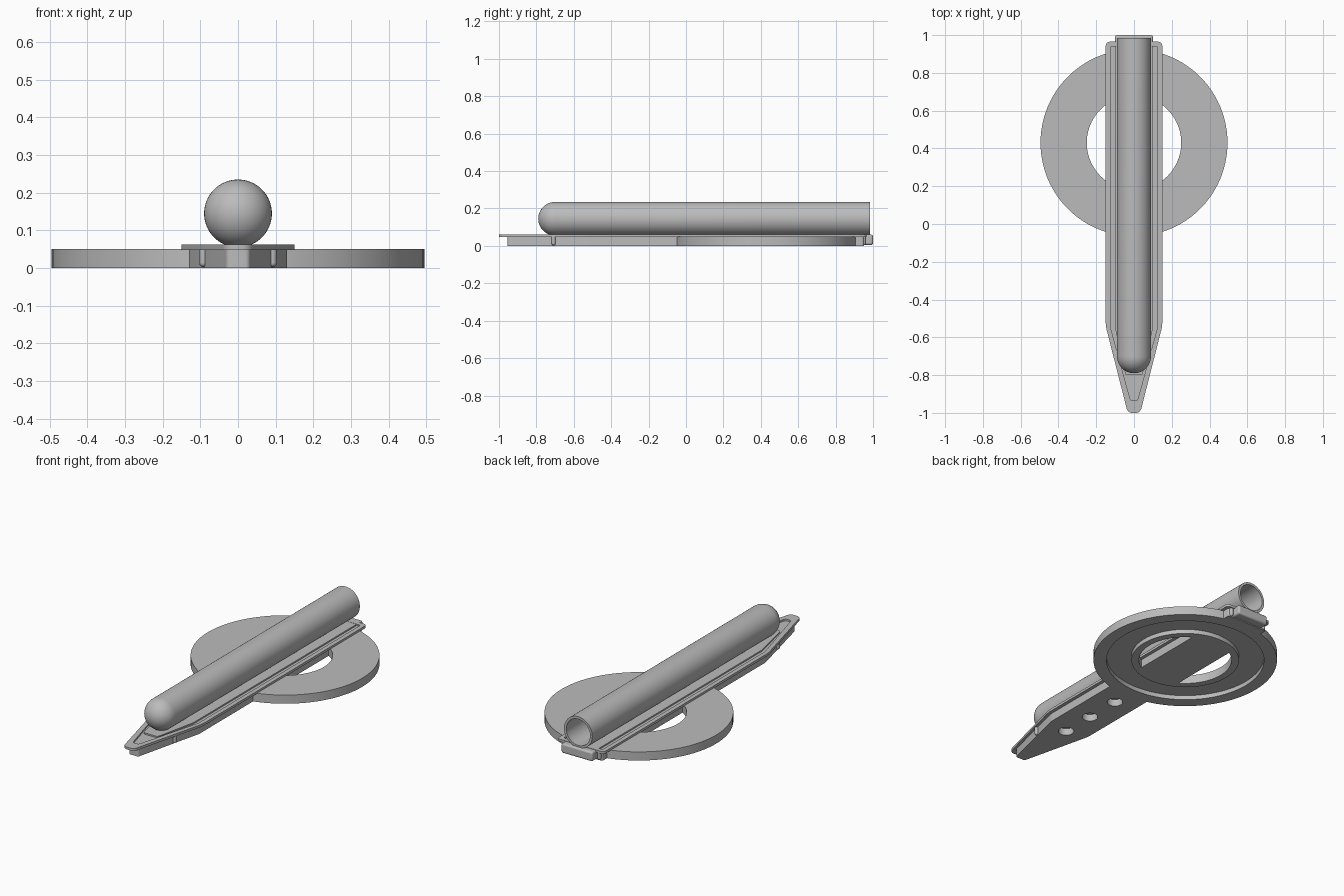
import bpy, bmesh, math
from mathutils import Matrix

if "Cube" in bpy.data.objects:
    bpy.data.objects.remove(bpy.data.objects["Cube"], do_unlink=True)

grey = bpy.data.materials.new("plain_grey")
grey.use_nodes = True
grey.diffuse_color = (0.5, 0.5, 0.5, 1)
grey.node_tree.nodes["Principled BSDF"].inputs["Base Color"].default_value = (0.5, 0.5, 0.5, 1)

RING_Y = 0.43


def finish(name, bm):
    bmesh.ops.remove_doubles(bm, verts=bm.verts, dist=1e-5)
    bmesh.ops.recalc_face_normals(bm, faces=bm.faces)
    mesh = bpy.data.meshes.new(name)
    bm.to_mesh(mesh)
    bm.free()
    mesh.materials.append(grey)
    obj = bpy.data.objects.new(name, mesh)
    bpy.context.collection.objects.link(obj)
    return obj


def select(obj):
    bpy.ops.object.select_all(action='DESELECT')
    obj.select_set(True)
    bpy.context.view_layer.objects.active = obj


def smooth(obj):
    select(obj)
    bpy.ops.object.shade_smooth_by_angle(angle=math.radians(35))


def prism(name, half, z0, z1, rounding=0.0):
    """Mirror a half outline across x, extrude it and round its upright edges."""
    outline = half + [(-x, y) for x, y in reversed(half)]
    bm = bmesh.new()
    face = bm.faces.new([bm.verts.new((x, y, z0)) for x, y in outline])
    up = bmesh.ops.extrude_face_region(bm, geom=[face])["geom"]
    for v in up:
        if isinstance(v, bmesh.types.BMVert):
            v.co.z = z1
    if rounding:
        upright = [e for e in bm.edges if abs(e.verts[0].co.z - e.verts[1].co.z) > 1e-4]
        bmesh.ops.bevel(bm, geom=upright, offset=rounding, segments=5,
                        profile=0.5, affect='EDGES')
    return finish(name, bm)


def lathe(name, profile, matrix, closed=False, steps=96):
    """Turn an (r, z) profile around z, then place it."""
    bm = bmesh.new()
    rows = []
    for i in range(steps):
        a = math.tau * i / steps
        rows.append([bm.verts.new((r * math.cos(a), r * math.sin(a), z)) for r, z in profile])
    count = len(profile) if closed else len(profile) - 1
    for i in range(steps):
        a, b = rows[i], rows[(i + 1) % steps]
        for j in range(count):
            k = (j + 1) % len(profile)
            bm.faces.new((a[j], b[j], b[k], a[k]))
    bmesh.ops.remove_doubles(bm, verts=bm.verts, dist=1e-5)
    bmesh.ops.dissolve_degenerate(bm, edges=bm.edges, dist=1e-5)
    bm.transform(matrix)
    return finish(name, bm)


def cut(obj, cutter):
    cutter.hide_render = True
    mod = obj.modifiers.new("cut", 'BOOLEAN')
    mod.operation, mod.object, mod.solver = 'DIFFERENCE', cutter, 'EXACT'
    select(obj)
    bpy.ops.object.modifier_apply(modifier=mod.name)
    bpy.data.objects.remove(cutter, do_unlink=True)


# Ring with a groove in its underside
at_ring = Matrix.Translation((0, RING_Y, 0))
ring = lathe("ring", [(0.25, 0), (0.25, 0.05), (0.495, 0.05), (0.495, 0), (0.425, 0),
                      (0.425, 0.025), (0.29, 0.025), (0.29, 0)], at_ring, closed=True)
smooth(ring)

# Lower body: groove carried through it, three blind holes below
body = prism("lower_body", [(0.13, 0.95), (0.13, -0.54), (0.03, -0.955)], 0, 0.05, 0.01)
cut(body, lathe("groove_cutter", [(0.29, -0.02), (0.29, 0.025), (0.425, 0.025), (0.425, -0.02)],
                at_ring, closed=True))
for y in (-0.57, -0.37, -0.16):
    cut(body, lathe("hole_cutter", [(0, -0.02), (0.042, -0.02), (0.042, 0.04), (0, 0.04)],
                    Matrix.Translation((0, y, 0)), steps=32))
smooth(body)

# Upper plate with a raised rim around a shallow tray
plate = prism("upper_plate", [(0.15, 0.965), (0.15, -0.54), (0.033, -1.0)], 0.048, 0.062, 0.022)
cut(plate, prism("tray_cutter", [(0.125, 0.94), (0.125, -0.545), (0.018, -0.935)],
                 0.053, 0.08, 0.01))
smooth(plate)

# Raised cradle strip under the tube
smooth(prism("cradle_strip", [(0.1, 0.94), (0.1, -0.55), (0.045, -0.8)], 0.05, 0.061, 0.01))

# Rounded end block
block = prism("end_block", [(0.1, 1.0), (0.1, 0.93)], 0.005, 0.06)
bev = block.modifiers.new("rounded", 'BEVEL')
bev.width, bev.segments = 0.01, 3
smooth(block)

# Small round-bottomed pegs beside the nose and the end block
peg_profile = [(0.011 * math.sin(t * math.pi / 12), 0.014 - 0.011 * math.cos(t * math.pi / 12))
               for t in range(7)] + [(0.011, 0.052), (0, 0.052)]
for side, label in ((1, "left"), (-1, "right")):
    for x, y, place in ((0.092, -0.708, "front"), (0.112, 0.95, "rear")):
        smooth(lathe(f"{place}_{label}_peg", peg_profile,
                     Matrix.Translation((side * x, y, 0)), steps=20))

# Hollow tube with a domed closed front
R, BORE, DOME = 0.09, 0.076, -0.7
quarter = [t * math.pi / 24 for t in range(13)]
shell = [(R * math.sin(t), DOME - R * math.cos(t)) for t in quarter]
shell += [(R, 0.985), (BORE, 0.985)]
shell += [(BORE * math.sin(t), DOME - BORE * math.cos(t)) for t in reversed(quarter)]
lay_down = Matrix.Translation((0, 0, 0.145)) @ Matrix.Rotation(-math.pi / 2, 4, 'X')
smooth(lathe("tube", shell, lay_down, steps=64))
